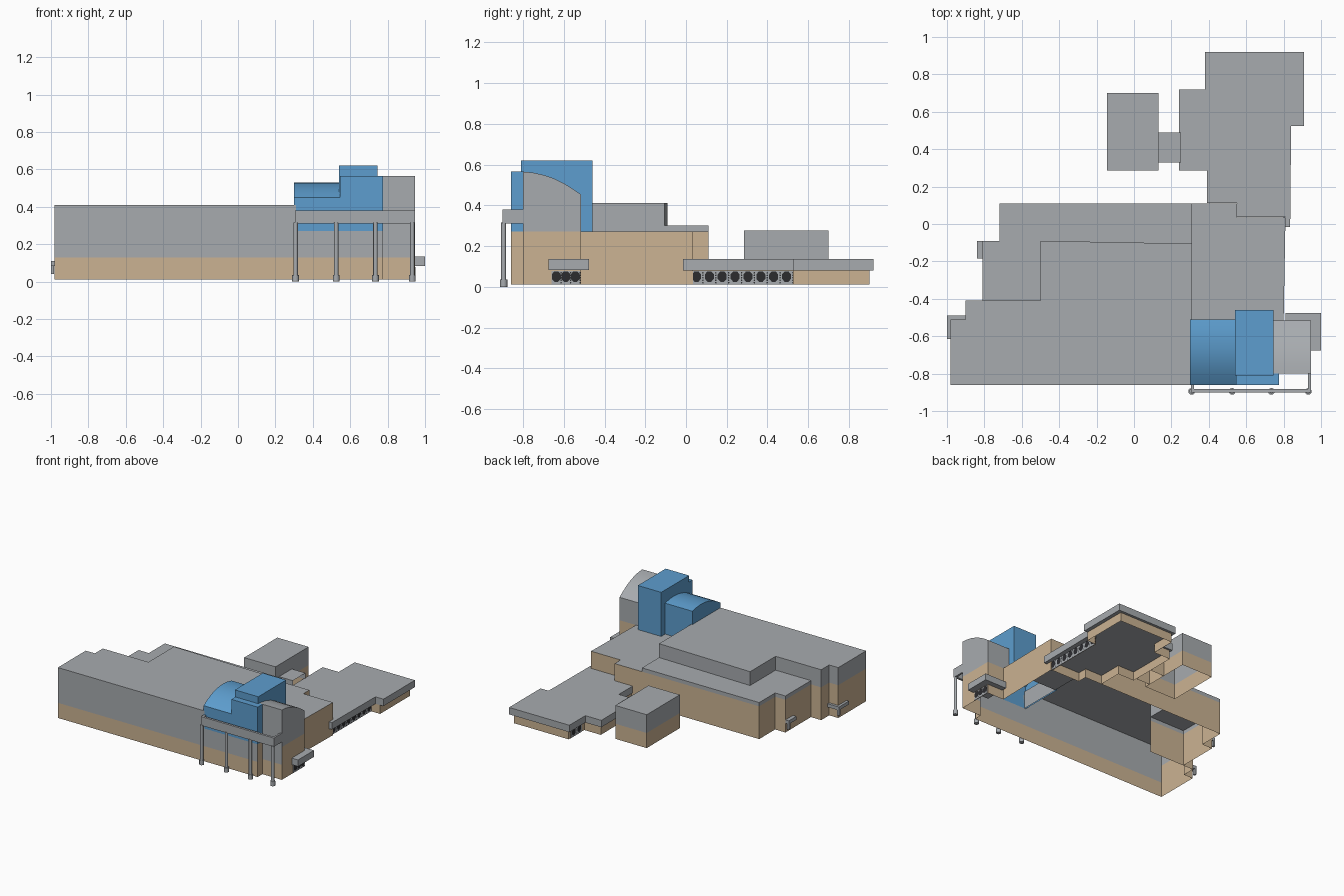
import bpy, bmesh, math

if "Cube" in bpy.data.objects:
    bpy.data.objects.remove(bpy.data.objects["Cube"])

def material(name, rgb):
    m = bpy.data.materials.new(name)
    m.diffuse_color = (*rgb, 1)
    m.use_nodes = True
    m.node_tree.nodes["Principled BSDF"].inputs["Base Color"].default_value = m.diffuse_color
    return m

GREY = material("grey_cladding", (.39, .41, .43))
TAN = material("tan_brick", (.60, .45, .29))
BLUE = material("blue_cladding", (.11, .34, .62))
DARK = material("dark_glass", (.025, .025, .028))

def finish(name, bm, mats, smooth=False):
    bmesh.ops.remove_doubles(bm, verts=bm.verts, dist=1e-5)
    me = bpy.data.meshes.new(name)
    bm.to_mesh(me)
    bm.free()
    for m in mats:
        me.materials.append(m)
    ob = bpy.data.objects.new(name, me)
    bpy.context.collection.objects.link(ob)
    if smooth:
        bpy.ops.object.select_all(action='DESELECT')
        bpy.context.view_layer.objects.active = ob
        ob.select_set(True)
        bpy.ops.object.shade_smooth_by_angle(angle=math.radians(35))
    return ob

def shell(name, pts, z0, z1, mats=(GREY, TAN), front=.13, side=.27,
          base={}, skip=(), cap=True, bottom=False):
    """Upright walls on a counter-clockwise outline; the second material is the
    lower band, whose height depends on whether the wall faces the front."""
    bm = bmesh.new()
    for i, (a, b) in enumerate(zip(pts, pts[1:] + pts[:1])):
        if i in skip:
            continue
        dx, dy = b[0] - a[0], b[1] - a[1]
        split = front if dx > abs(dy) else side
        lo = base.get(i, z0)
        mid = min(max(split, lo), z1)
        for s, e, mi in ((lo, mid, 1), (mid, z1, 0)):
            if e - s > 1e-4:
                f = bm.faces.new([bm.verts.new(p) for p in
                                  ((*a, s), (*b, s), (*b, e), (*a, e))])
                f.material_index = mi
    if cap:
        bm.faces.new([bm.verts.new((*p, z1)) for p in pts])
    if bottom:
        bm.faces.new([bm.verts.new((*p, z0)) for p in reversed(pts)])
    return finish(name, bm, mats)

def rect(x0, x1, y0, y1):
    return [(x0, y0), (x1, y0), (x1, y1), (x0, y1)]

def box(name, x0, x1, y0, y1, z0, z1, mat=GREY):
    return shell(name, rect(x0, x1, y0, y1), z0, z1, (mat, mat), bottom=True)

def vault(name, x0, x1, curve, z0, mat):
    """Curved roof profile (y, z) extruded along x, open underneath."""
    bm = bmesh.new()
    prof = [(curve[0][0], z0)] + curve + [(curve[-1][0], z0)]
    l = [bm.verts.new((x0, *p)) for p in prof]
    r = [bm.verts.new((x1, *p)) for p in prof]
    for i in range(len(prof) - 1):
        bm.faces.new((l[i], r[i], r[i + 1], l[i + 1]))
    bm.faces.new(l)
    bm.faces.new(r[::-1])
    return finish(name, bm, [mat], True)

def rod(name, x, y, z0, z1, r, mat=GREY):
    bm = bmesh.new()
    bmesh.ops.create_cone(bm, cap_ends=True, segments=12, radius1=r, radius2=r, depth=z1 - z0)
    bmesh.ops.translate(bm, verts=bm.verts, vec=(x, y, (z0 + z1) / 2))
    return finish(name, bm, [mat], True)

G = .01
# Main tall hall, low rear wing and east wing (inner partition walls left out)
shell("tall_hall", [(-.98, -.86), (.31, -.86), (.31, -.105), (-.5, -.09), (-.5, -.41),
                    (-.9, -.41), (-.9, -.51), (-.98, -.51)], G, .41,
      base={1: .27, 2: .30, 3: .30})
shell("rear_wing", [(-.81, -.41), (-.5, -.41), (-.5, -.09), (.31, -.105), (.31, .11),
                    (-.72, .11), (-.72, -.09), (-.81, -.09)], G, .30,
      base={3: .27}, skip=(0, 1, 2))
shell("east_wing", [(.80, -.515), (.81, .035), (.55, .035), (.55, .11), (.31, .11),
                    (.31, -.515)], G, .27, skip=(4, 5))
shell("entrance_wall", [(.31, -.86), (.775, -.86), (.775, -.80), (.31, -.80)], G, .27,
      skip=(2, 3), cap=False)

# Blue entrance volumes
vault("blue_vault", .30, .545, [(-.86, .45), (-.82, .475), (-.77, .5), (-.72, .517),
                                (-.67, .527), (-.61, .53), (-.56, .526), (-.51, .515)], .27, BLUE)
shell("blue_front_block", rect(.545, .775, -.86, -.80), .27, .565, (BLUE, BLUE))
shell("blue_tower", rect(.54, .745, -.81, -.46), .27, .62, (BLUE, BLUE))

# Curved grey tower
shell("tower_base", [(.775, -.80), (.945, -.80), (.945, -.515), (.80, -.515)], G, .27,
      skip=(3,), cap=False)
vault("tower_top", .745, .945, [(-.80, .565), (-.75, .56), (-.70, .549), (-.65, .532),
                                (-.60, .508), (-.555, .48), (-.515, .452)], .27, GREY)

# Entrance colonnade
box("colonnade_beam", .305, .945, -.90, -.882, .31, .38)
box("colonnade_left_return", .305, .32, -.882, -.86, .31, .38)
box("colonnade_right_return", .93, .945, -.882, -.80, .31, .38)
for i, x in enumerate((.308, .525, .735, .932)):
    rod(f"column_{i}", x, -.895, .03, .315, .012)
    rod(f"column_foot_{i}", x, -.895, 0, .036, .018)

# Annex: tan walls under an overhanging flat roof
shell("annex_walls", [(.40, .11), (.80, .035), (.80, .525), (.88, .525), (.88, .90), (.40, .90),
                      (.40, .705), (.255, .705), (.255, .30), (.40, .30)], G, .08,
      skip=(0,), cap=False, front=.08)
shell("annex_roof", [(.39, .112), (.55, .112), (.55, .037), (.81, .037), (.81, -.015),
                     (.835, -.015), (.84, .525), (.91, .525), (.91, .92), (.38, .92),
                     (.38, .72), (.24, .72), (.24, .285), (.39, .285)], .08, .135,
      (GREY, GREY), bottom=True)
shell("link", rect(.13, .25, .33, .49), G, .18, side=.13, skip=(1, 3))
shell("pavilion", rect(-.145, .13, .285, .70), G, .275, side=.13)

def window_row(name, x, out, y0, y1, n):
    """Grey glazing strip with a row of dark octagons and small dark dots."""
    box(name + "_strip", min(x, x + out * .004), max(x, x + out * .004), y0, y1, .012, .078)
    bm = bmesh.new()
    step = (y1 - y0) / n
    xf = x + out * .006
    for i in range(n):
        yc = y0 + step * (i + .5)
        spots = [(yc, .05, .024, .028)]
        spots += [(yc + step * .5, .02 + .012 * k, .004, .004) for k in range(5)]
        for cy, cz, ry, rz in spots:
            ring = [bm.verts.new((xf, cy + ry * math.cos(a) , cz + rz * math.sin(a)))
                    for a in (math.pi / 8 + k * math.pi / 4 for k in range(8))]
            bm.faces.new(ring if out > 0 else ring[::-1])
    return finish(name + "_glass", bm, [DARK])

window_row("annex_east_windows", .80, 1, .02, .525, 8)
window_row("annex_west_windows", .40, -1, .74, .88, 2)
window_row("tower_door_windows", .945, 1, -.66, -.52, 3)

# Side door canopies
box("east_door_canopy", .81, 1.0, -.675, -.475, .083, .135)
box("west_door_canopy", -1.0, -.90, -.512, -.49, .083, .11)
box("west_door_canopy_front", -1.0, -.98, -.615, -.512, .083, .11)
box("west_door_post", -1.0, -.985, -.51, -.49, .04, .083)
box("rear_door_canopy", -.84, -.81, -.185, -.09, .083, .11)
box("rear_door_post", -.84, -.825, -.11, -.09, .04, .083)
